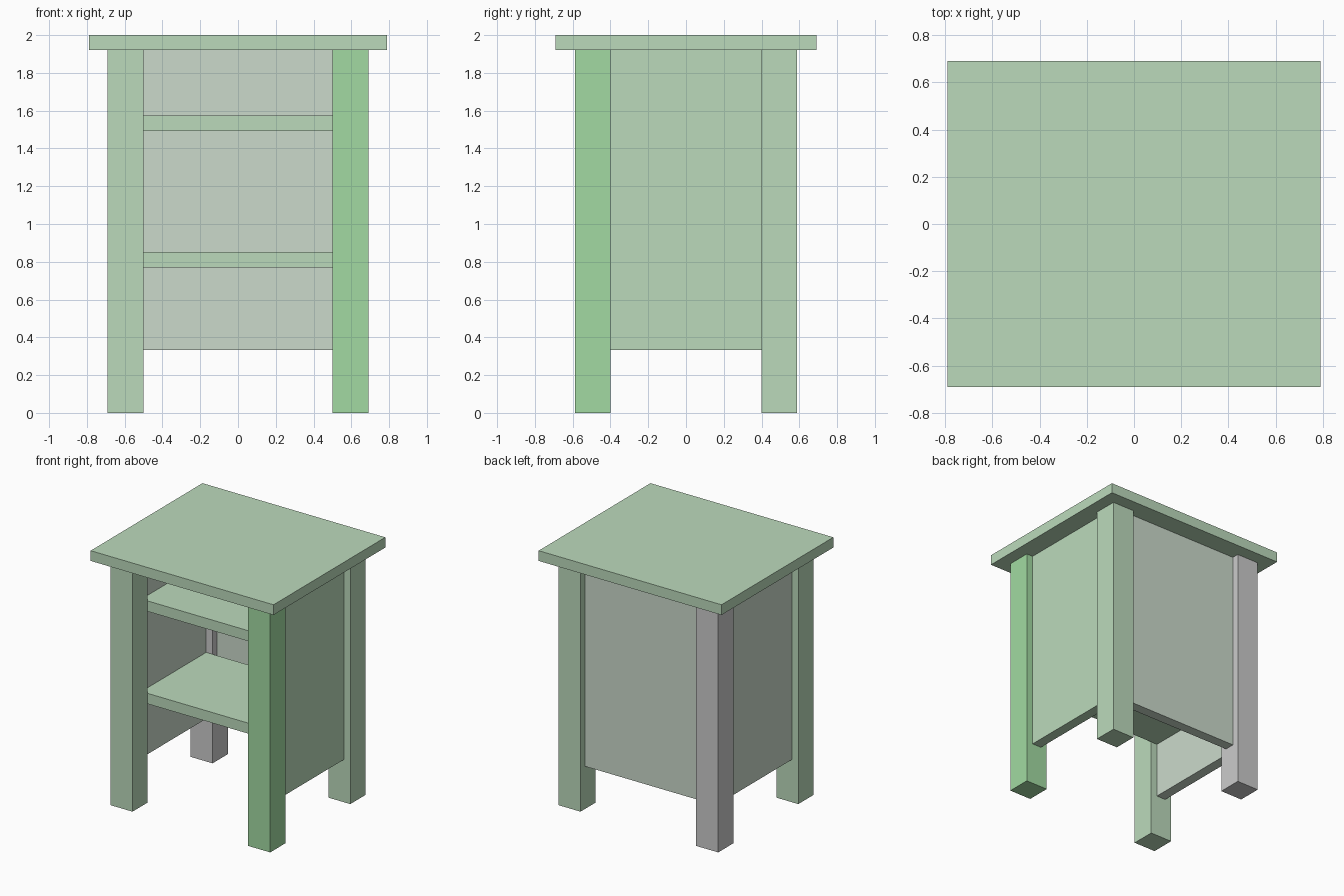
import bpy

if "Cube" in bpy.data.objects:
    bpy.data.objects.remove(bpy.data.objects["Cube"])


def material(name, rgb):
    m = bpy.data.materials.new(name)
    m.diffuse_color = (*rgb, 1)
    m.use_nodes = True
    m.node_tree.nodes["Principled BSDF"].inputs["Base Color"].default_value = m.diffuse_color
    return m


bright = material("bright_green", (0.36, 0.70, 0.36))
green = material("soft_green", (0.50, 0.70, 0.50))
pale = material("pale_green", (0.60, 0.70, 0.60))


def box(name, x, y, z, mat=None):
    """Box from (min, max) ranges."""
    bpy.ops.mesh.primitive_cube_add(size=1, location=[sum(r) / 2 for r in (x, y, z)])
    ob = bpy.context.object
    ob.name = name
    ob.scale = [r[1] - r[0] for r in (x, y, z)]
    bpy.ops.object.transform_apply(location=False, rotation=False, scale=True)
    if mat:
        ob.data.materials.append(mat)
    return ob


def span(a, b, s):
    return tuple(sorted((a * s, b * s)))


# Table top
box("table_top", (-0.79, 0.79), (-0.69, 0.69), (1.92, 2.0), green)

# Four corner legs
leg_mats = {(1, -1): bright, (-1, -1): green, (1, 1): green, (-1, 1): None}
for (sx, sy), mat in leg_mats.items():
    name = ("front" if sy < 0 else "back") + ("_right" if sx > 0 else "_left") + "_leg"
    box(name, span(0.5, 0.69, sx), span(0.4, 0.588, sy), (0, 1.92), mat)

# Side and back panels, centred on the legs' thickness
box("right_panel", (0.555, 0.635), (-0.4, 0.4), (0.333, 1.92), green)
box("left_panel", (-0.635, -0.555), (-0.4, 0.4), (0.333, 1.92), pale)
box("back_panel", (-0.5, 0.5), (0.453, 0.533), (0.333, 1.92), pale)

# Shelves
for name, z in (("lower_shelf", 0.77), ("upper_shelf", 1.492)):
    box(name, (-0.555, 0.555), (-0.4, 0.4), (z, z + 0.082), green)
